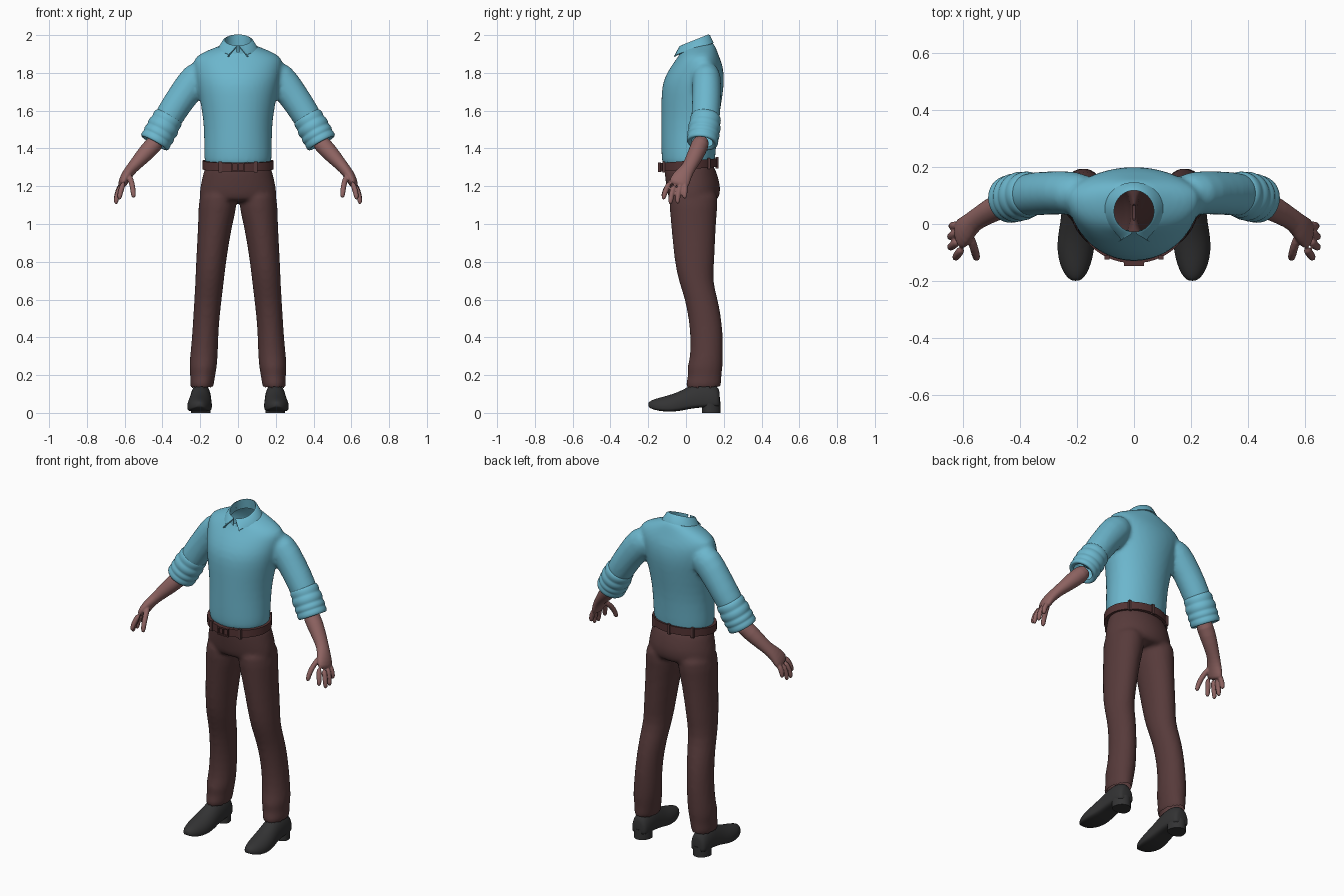
import bpy, bmesh, math
from mathutils import Vector

if "Cube" in bpy.data.objects:
    bpy.data.objects.remove(bpy.data.objects["Cube"])


def material(name, rgb):
    m = bpy.data.materials.new(name)
    m.diffuse_color = (*rgb, 1)
    m.use_nodes = True
    m.node_tree.nodes["Principled BSDF"].inputs["Base Color"].default_value = m.diffuse_color
    return m


BLUE = material("shirt blue", (0.15, 0.47, 0.61))
BROWN = material("trouser brown", (0.095, 0.043, 0.043))
BELT = material("belt brown", (0.085, 0.033, 0.033))
SKIN = material("skin", (0.27, 0.125, 0.12))
BLACK = material("shoe black", (0.033, 0.033, 0.034))


def hring(z, xr, yf, yb, yc=None, x=0, tilt=0, n=24):
    """Horizontal oval with its own front and back depth."""
    yc = (yf + yb) / 2 if yc is None else yc
    pts = []
    for i in range(n):
        a = 2 * math.pi * i / n
        s = math.sin(a)
        y = yc + s * (yb - yc if s > 0 else yc - yf)
        pts.append(Vector((x + xr * math.cos(a), y, z + tilt * (y - yc))))
    return pts


def loft(bm, rings, caps=True):
    rows = [[bm.verts.new(p) for p in r] for r in rings]
    n = len(rows[0])
    for a, b in zip(rows, rows[1:]):
        for i in range(n):
            j = (i + 1) % n
            bm.faces.new((a[i], a[j], b[j], b[i]))
    if caps:
        bm.faces.new(rows[0][::-1])
        bm.faces.new(rows[-1])


def tube(bm, path, side=1, n=16, caps=True):
    """Limb along points (x, y, z, thickness radius, depth radius)."""
    pts = [Vector((side * p[0], p[1], p[2])) for p in path]
    rings = []
    for k, p in enumerate(path):
        d = (pts[min(k + 1, len(pts) - 1)] - pts[max(k - 1, 0)]).normalized()
        v = Vector((0, 1, 0))
        v = (v - d * v.dot(d)).normalized()
        u = v.cross(d)
        rings.append([pts[k] + u * p[3] * math.cos(2 * math.pi * i / n)
                      + v * p[4] * math.sin(2 * math.pi * i / n) for i in range(n)])
    loft(bm, rings, caps)


def box(bm, c, s):
    r = bmesh.ops.create_cube(bm, size=1)
    for v in r["verts"]:
        v.co = Vector((c[0] + v.co.x * s[0], c[1] + v.co.y * s[1], c[2] + v.co.z * s[2]))


def finish(bm, name, mat, sub=0, voxel=0, smooth=0, thick=0, drop=None):
    bmesh.ops.recalc_face_normals(bm, faces=bm.faces)
    me = bpy.data.meshes.new(name)
    bm.to_mesh(me)
    bm.free()
    ob = bpy.data.objects.new(name, me)
    bpy.context.collection.objects.link(ob)
    me.materials.append(mat)
    if thick:
        ob.modifiers.new("thick", "SOLIDIFY").thickness = thick
    if sub:
        ob.modifiers.new("sub", "SUBSURF").levels = sub
    if voxel:
        r = ob.modifiers.new("fuse", "REMESH")
        r.mode, r.voxel_size = "VOXEL", voxel
    if smooth:
        s = ob.modifiers.new("soft", "SMOOTH")
        s.factor, s.iterations = 0.5, smooth
    dg = bpy.context.evaluated_depsgraph_get()
    new = bpy.data.meshes.new_from_object(ob.evaluated_get(dg))
    ob.modifiers.clear()
    ob.data = new
    if drop:  # open the cloth at its hems
        b = bmesh.new()
        b.from_mesh(new)
        b.normal_update()
        bad = [f for f in b.faces if drop(f.calc_center_median(), f.normal)]
        bmesh.ops.delete(b, geom=bad, context="FACES")
        b.to_mesh(new)
        b.free()
    if not new.materials:
        new.materials.append(mat)
    bpy.ops.object.select_all(action="DESELECT")
    ob.select_set(True)
    bpy.context.view_layer.objects.active = ob
    bpy.ops.object.shade_smooth_by_angle(angle=math.radians(45))
    return ob


SIDES = (1, -1)

# Shirt: torso and upper sleeves fused together
bm = bmesh.new()
torso = [(1.295, .17, -.12, .145, .02, 0), (1.33, .178, -.128, .153, .02, 0),
         (1.37, .182, -.132, .158, .02, 0), (1.5, .18, -.132, .167, .03, 0),
         (1.6, .192, -.132, .182, .04, 0), (1.7, .212, -.132, .198, .05, 0),
         (1.77, .228, -.12, .204, .07, 0), (1.84, .24, -.078, .196, .09, 0),
         (1.885, .235, -.048, .175, .09, .05), (1.918, .165, -.033, .16, .07, .15),
         (1.935, .105, -.027, .147, .05, .25), (1.945, .082, -.02, .128, .05, .25)]
loft(bm, [hring(z, xr, f, b, c, tilt=t) for z, xr, f, b, c, t in torso])
for s in SIDES:
    tube(bm, [(.16, .10, 1.815, .065, .07), (.215, .11, 1.78, .093, .078),
              (.293, .11, 1.68, .079, .077), (.362, .105, 1.575, .079, .078),
              (.415, .095, 1.48, .068, .07)], s, 20)
finish(bm, "shirt", BLUE, sub=1, voxel=.012, smooth=4,
       drop=lambda c, n: (c.z < 1.33 and n.z < -.5) or
       (c.z > 1.87 and n.z > .3 and (c.x / .078) ** 2 + ((c.y - .05) / .077) ** 2 < 1))

# Rolled cuffs
bm = bmesh.new()
radii = [.07, .081, .083, .078, .086, .088, .079, .086, .087, .08, .085, .085, .074, .056]
steps = [0, .06, .2, .28, .34, .48, .56, .62, .72, .77, .83, .96, 1, .93]
top, end = Vector((.362, .107, 1.575)), Vector((.445, .085, 1.425))
axis = (end - top).normalized()
v = (Vector((0, 1, 0)) - axis * axis.y).normalized()
u = v.cross(axis)
for s in SIDES:
    rings = []
    for r, t in zip(radii, steps):
        ring = [top.lerp(end, t) + r * (u * math.cos(math.pi * i / 12) + v * math.sin(math.pi * i / 12))
                for i in range(24)]
        rings.append([Vector((s * p.x, p.y, p.z)) for p in ring])
    loft(bm, rings, caps=False)
finish(bm, "rolled_cuffs", BLUE, sub=1)

# Folded collar with two points at the front
bm = bmesh.new()
rows = []
for i in range(41):
    t = i / 20 - 1
    a = math.pi / 2 - t * (math.pi - .1)
    k = max(0, (abs(t) - .68) / .32) ** 2
    c, s = math.cos(a), math.sin(a)
    z = 1.945 + .39 * (.045 + .075 * s + .03)
    tip = Vector((math.copysign(.056, t), -.064, 1.888))
    low = Vector((.106 * c, .05 + .097 * s, z - .045)).lerp(tip, k)
    high = Vector((.07 * c, .045 + .073 * s, z))
    fold = Vector((.08 * c, .046 + .081 * s, z - .004))
    base = Vector((.078 * c, .047 + .077 * s, z - .06))
    rows.append([bm.verts.new(p) for p in (base, high, fold, low)])
for a, b in zip(rows, rows[1:]):
    for i in range(3):
        bm.faces.new((a[i], b[i], b[i + 1], a[i + 1]))
finish(bm, "collar", BLUE, thick=.006)

# Trousers: hips and legs fused together
bm = bmesh.new()
loft(bm, [hring(z, xr, f, b, .03) for z, xr, f, b in
          [(1.335, .168, -.118, .143), (1.28, .182, -.116, .16), (1.2, .202, -.106, .187),
           (1.14, .208, -.095, .178), (1.115, .2, -.08, .16)]])
legs = [(1.2, .105, .095, -.095, .175), (1.09, .107, .104, -.088, .168),
        (1.0, .121, .09, -.08, .158), (.8, .143, .08, -.062, .152), (.7, .15, .076, -.04, .14),
        (.6, .159, .073, -.005, .17), (.5, .168, .07, .013, .188), (.4, .174, .07, .024, .197),
        (.29, .181, .074, .022, .196), (.235, .186, .073, .002, .194), (.2, .186, .066, .014, .188),
        (.155, .191, .064, -.004, .188), (.115, .192, .06, 0, .182)]
for s in SIDES:
    loft(bm, [hring(z, xr, f, b, x=s * x) for z, x, xr, f, b in legs])
finish(bm, "trousers", BROWN, sub=1, voxel=.012, smooth=4,
       drop=lambda c, n: (c.z > 1.31 and n.z > .5) or (c.z < .15 and n.z < -.5))

# Belt, buckle and belt loops
bm = bmesh.new()
inner, outer = (.17, -.12, .145), (.189, -.138, .165)
loft(bm, [hring(z, *r, .015, tilt=.08, n=48) for z, r in
          [(1.29, inner), (1.29, outer), (1.335, outer), (1.335, inner)]], caps=False)
finish(bm, "belt", BELT)
bm = bmesh.new()
for z in (1.279, 1.321):
    box(bm, (0, -.14, z), (.07, .014, .008))
for x in (-.032, 0, .032):
    box(bm, (x, -.14, 1.3), (.007, .014, .05))
finish(bm, "belt_buckle", BELT)
bm = bmesh.new()
for x, y in ((.095, -.118), (-.095, -.118), (.13, .122), (-.13, .122), (0, .164)):
    box(bm, (x, y, 1.312 + .08 * (y - .015)), (.018, .014, .06))
finish(bm, "belt_loops", BROWN)

# Forearms and hands
arm = [(.41, .09, 1.46, .05, .05), (.48, .06, 1.385, .047, .047), (.53, .032, 1.33, .037, .041),
       (.562, .012, 1.295, .031, .038), (.585, -.012, 1.265, .03, .047),
       (.605, -.032, 1.23, .027, .057), (.618, -.044, 1.197, .02, .053)]
fingers = [[(.603, -.085, 1.225), (.624, -.112, 1.17), (.629, -.122, 1.125)],
           [(.618, -.06, 1.21), (.643, -.08, 1.15), (.647, -.083, 1.1)],
           [(.62, -.03, 1.21), (.645, -.044, 1.15), (.646, -.045, 1.103)],
           [(.615, -.003, 1.215), (.64, -.007, 1.17), (.642, -.007, 1.13)],
           [(.578, -.035, 1.262), (.562, -.085, 1.22), (.555, -.113, 1.175), (.552, -.123, 1.135)]]
bm = bmesh.new()
for s in SIDES:
    tube(bm, arm, s)
    for f in fingers:
        r = [.0165] + [.0155] * (len(f) - 2) + [.0125]
        tube(bm, [(*p, q, q) for p, q in zip(f, r)], s, 10)
finish(bm, "forearms_and_hands", SKIN, sub=1, voxel=.005, smooth=2)

# Shoes: (y, centre x, half width, bottom, top) slices from heel to toe
slices = [(.18, .198, .036, .035, .11), (.168, .198, .05, .03, .145), (.1, .197, .056, .03, .17),
          (.03, .198, .057, .024, .15), (-.02, .201, .063, .012, .12), (-.07, .204, .067, .006, .1),
          (-.12, .206, .061, .007, .086), (-.165, .206, .046, .015, .074),
          (-.19, .205, .028, .025, .063), (-.2, .205, .012, .034, .053)]
bm = bmesh.new()
for s in SIDES:
    rings = []
    for y, x, w, lo, hi in slices:
        mid, ring = lo + .3 * (hi - lo), []
        for i in range(24):
            a = math.pi * i / 12
            c, q = math.cos(a), math.sin(a)
            if q < 0:  # squarer underside
                c, q = math.copysign(abs(c) ** .5, c), -abs(q) ** .5
            ring.append(Vector((s * x + w * c, y, mid + q * (hi - mid if q > 0 else mid - lo))))
        rings.append(ring)
    loft(bm, rings)
finish(bm, "shoes", BLACK, sub=1)
bm = bmesh.new()
for s in SIDES:
    loft(bm, [hring(z, .052, .085, .183, .12, x=s * .198) for z in (0, .06)])
finish(bm, "shoe_heels", BLACK)
